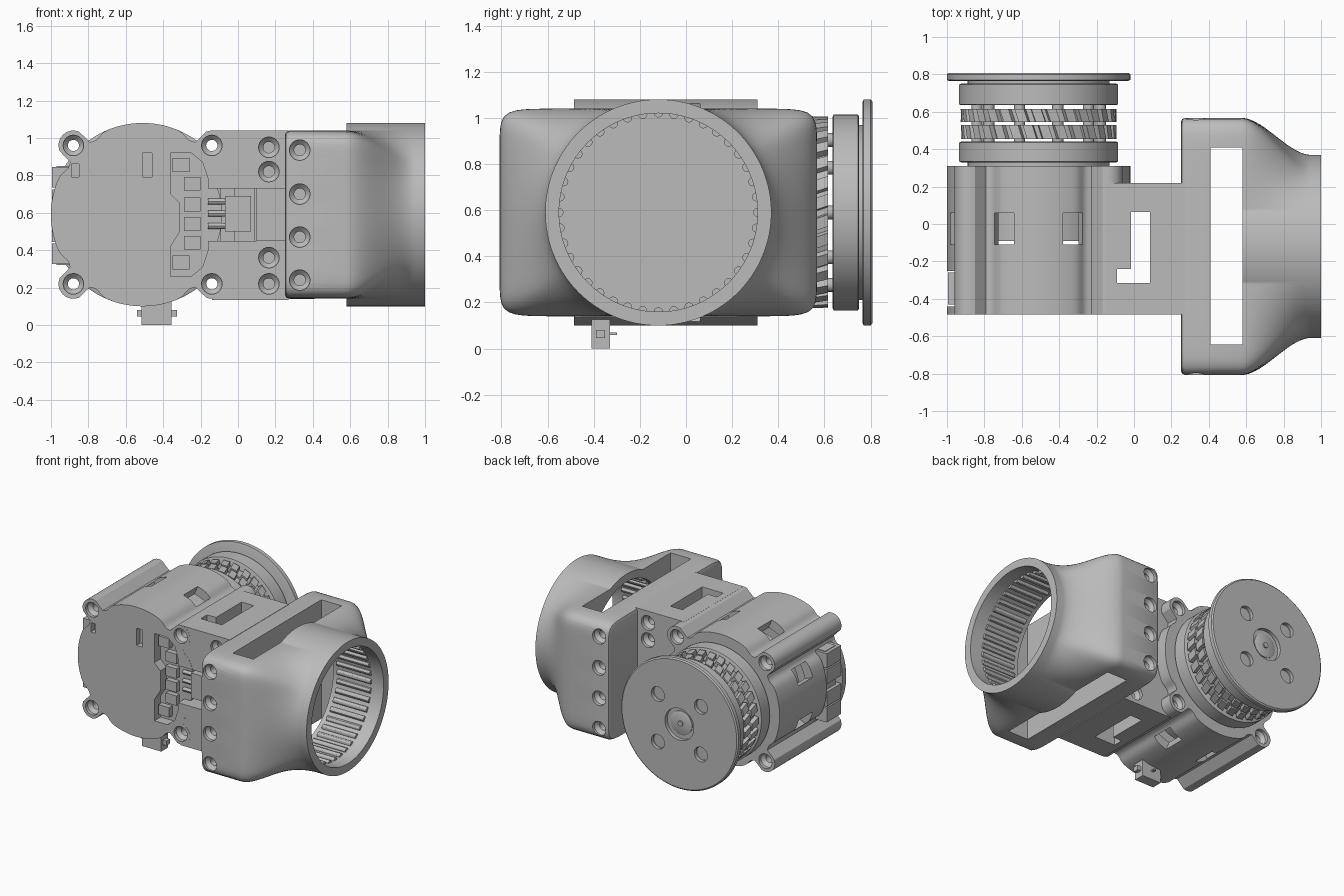
import bpy, bmesh, math, random
from math import sin, cos, pi, radians, sqrt

random.seed(4)
if "Cube" in bpy.data.objects:
    bpy.data.objects.remove(bpy.data.objects["Cube"])

grey = bpy.data.materials.new("plain_grey")
grey.use_nodes = True
COLOUR = (0.5, 0.5, 0.5, 1)
grey.diffuse_color = COLOUR
grey.node_tree.nodes["Principled BSDF"].inputs["Base Color"].default_value = COLOUR

MX, MZ = -0.51, 0.59   # motor axis
TY = -0.12             # tube axis


# ---- helpers ----
def place(axis, u, v, d):
    return {"X": (d, u, v), "Y": (u, d, v), "Z": (u, v, d)}[axis]


def finish(name, bm):
    bmesh.ops.recalc_face_normals(bm, faces=bm.faces)
    mesh = bpy.data.meshes.new(name)
    bm.to_mesh(mesh)
    bm.free()
    mesh.materials.append(grey)
    obj = bpy.data.objects.new(name, mesh)
    bpy.context.scene.collection.objects.link(obj)
    return obj


def loft(name, rings, closed=False):
    """Bridge rings of points; cap the ends, or join last to first."""
    bm = bmesh.new()
    loops = [[bm.verts.new(p) for p in ring] for ring in rings]
    pairs = list(zip(loops, loops[1:])) + ([(loops[-1], loops[0])] if closed else [])
    for a, b in pairs:
        for i in range(len(a)):
            j = (i + 1) % len(a)
            bm.faces.new((a[i], a[j], b[j], b[i]))
    if not closed:
        bm.faces.new(loops[0])
        bm.faces.new(loops[-1])
    return finish(name, bm)


def lathe(name, profile, centre, axis="Y", seg=96, closed=False):
    cu, cv = centre
    return loft(name, [[place(axis, cu + r * cos(2 * pi * i / seg), cv + r * sin(2 * pi * i / seg), d)
                        for i in range(seg)] for r, d in profile], closed)


def prism(name, outline, d0, d1, axis="Y"):
    return loft(name, [[place(axis, u, v, d) for u, v in outline] for d in (d0, d1)])


def box(name, x0, x1, y0, y1, z0, z1):
    return prism(name, [(x0, z0), (x1, z0), (x1, z1), (x0, z1)], y0, y1)


def combine(obj, others, operation="DIFFERENCE"):
    for o in others:
        o.hide_render = True
        mod = obj.modifiers.new("bool", "BOOLEAN")
        mod.operation, mod.object, mod.solver = operation, o, "EXACT"
    deps = bpy.context.evaluated_depsgraph_get()
    mesh = bpy.data.meshes.new_from_object(obj.evaluated_get(deps))
    obj.modifiers.clear()
    obj.data = mesh
    for o in others:
        bpy.data.objects.remove(o)


def countersink(x, z, face, inward, depth):
    """Screw hole cutter: wide mouth at the face, narrow shaft inward along y."""
    steps = [(0.055, -0.02), (0.055, 0.025), (0.03, 0.05), (0.03, depth)]
    return lathe("cutter", [(r, face + inward * d) for r, d in steps], (x, z), seg=24)


# ---- motor housing ----
def housing_radius(angle):
    off = abs((angle % (pi / 2)) - pi / 4)
    d, lobe = 0.523, 0.08
    r = 0.49 - 0.02 * math.exp(-((off - radians(13)) / radians(5)) ** 2)
    if abs(d * sin(off)) < lobe:
        r = max(r, d * cos(off) + sqrt(lobe ** 2 - (d * sin(off)) ** 2))
    return r


angles = [2 * pi * i / 240 for i in range(240)]
outline = [(MX + housing_radius(a) * cos(a), MZ + housing_radius(a) * sin(a)) for a in angles]
housing = prism("motor_housing", outline, -0.485, 0.31)
combine(housing, [box("neck", -0.14, 0.27, -0.484, 0.22, 0.135, 1.04)], "UNION")

cuts = [lathe("cavity", [(0.42, -0.4), (0.42, 0.29)], (MX, MZ)),
        box("neck_slot", -0.015, 0.085, -0.315, 0.065, 0, 1.2),
        box("neck_slot_end", -0.09, 0.0, -0.315, -0.24, 0, 1.2),
        box("plug_opening", -0.16, 0.1, -0.6, -0.3, 0.45, 0.73),
        box("plug_recess", 0.09, 0.26, -0.6, -0.4, 0.455, 0.73),
        box("small_slot", -0.89, -0.85, -0.6, -0.44, 0.79, 0.86),
        box("tall_slot", -0.51, -0.46, -0.6, -0.44, 0.79, 0.92),
        box("side_opening", -1.2, -0.9, -0.44, -0.25, 0.32, 0.85),
        prism("board_window", [(-0.36, 0.26), (-0.25, 0.26), (-0.19, 0.31), (-0.16, 0.4), (-0.16, 0.78),
                               (-0.19, 0.87), (-0.25, 0.92), (-0.36, 0.92), (-0.36, 0.7), (-0.31, 0.65),
                               (-0.31, 0.5), (-0.36, 0.42)], -0.6, -0.35)]
for k in range(1, 7):   # cooling windows around the barrel
    a = radians(22.5 + 45 * k)
    rect = [(MX + r * cos(a) - t * sin(a), MZ + r * sin(a) + t * cos(a))
            for r, t in ((0.38, -0.06), (0.6, -0.06), (0.6, 0.06), (0.38, 0.06))]
    cuts.append(prism("window", rect, -0.11, 0.06))
for x in (-0.88, -0.14):
    for z in (0.22, 0.96):
        cuts.append(countersink(x, z, -0.485, 1, 0.9))
        cuts.append(countersink(x, z, 0.31, -1, 0.1))
for z in (0.22, 0.36, 0.82, 0.95):
    cuts.append(countersink(0.165, z, -0.485, 1, 0.1))
    cuts.append(countersink(0.165, z, 0.22, -1, 0.1))
combine(housing, cuts)

# ---- circuit board and connectors ----
lathe("circuit_board", [(0.425, -0.41), (0.425, -0.385)], (MX, MZ))
for x, z in ((-0.305, 0.855), (-0.245, 0.755), (-0.245, 0.645), (-0.245, 0.54), (-0.245, 0.44), (-0.305, 0.335)):
    box("board_chip", x - 0.045, x + 0.045, -0.45, -0.4, z - 0.037, z + 0.037)
box("plug_body", -0.07, 0.07, -0.46, -0.34, 0.5, 0.69)
for z in (0.53, 0.595, 0.66):
    lathe("plug_wire", [(0.016, -0.16), (0.016, -0.06)], (-0.42, z), "X", 12)
box("side_board", -0.97, -0.88, -0.4, -0.28, 0.32, 0.85)
for z in (0.38, 0.5, 0.67, 0.79):
    box("side_connector", -0.995, -0.9, -0.43, -0.26, z - 0.055, z + 0.055)
box("bottom_connector", -0.515, -0.355, -0.41, -0.33, 0, 0.16)
box("bottom_connector_wings", -0.54, -0.325, -0.39, -0.35, 0.045, 0.08)
box("bottom_connector_pin", -0.45, -0.43, -0.34, -0.3, 0.06, 0.07)

# ---- motor stack ----
lathe("motor_core", [(0.38, -0.09), (0.38, 0.34)], (MX, MZ))
lathe("lower_ring", [(0.415, 0.33), (0.425, 0.335), (0.425, 0.435), (0.415, 0.44)], (MX, MZ))
lathe("upper_ring", [(0.415, 0.635), (0.425, 0.64), (0.425, 0.745), (0.415, 0.75)], (MX, MZ))
lathe("flange_spacer", [(0.38, 0.74), (0.38, 0.78)], (MX, MZ))
for y0, y1, shift in ((0.455, 0.53, 0), (0.545, 0.615, 0.5)):
    lathe("winding_disc", [(0.385, y0), (0.385, y1)], (MX, MZ))
    for k in range(30):
        a = (k + shift + random.uniform(-0.1, 0.1)) * 2 * pi / 30
        rings = []
        for y, skew in ((y0, -0.012), (y1, 0.012)):
            rings.append([(MX + r * cos(a) - (t + skew) * sin(a), y, MZ + r * sin(a) + (t + skew) * cos(a))
                          for r, t in ((0.36, -0.03), (0.415, -0.026), (0.415, 0.026), (0.36, 0.03))])
        loft("winding_tooth", rings)
for k in range(10):
    a = 2 * pi * k / 10
    lathe("stack_pillar", [(0.03, 0.43), (0.03, 0.64)], (MX + 0.33 * cos(a), MZ + 0.33 * sin(a)), seg=16)

# ---- output flange ----
flange = lathe("output_flange", [(0.48, 0.765), (0.49, 0.77), (0.49, 0.8), (0.48, 0.808)], (MX, MZ), seg=128)
holes = [countersink(MX + sx * 0.18, MZ + sz * 0.18, 0.808, -1, 0.1) for sx in (-1, 1) for sz in (-1, 1)]
combine(flange, holes + [lathe("cutter", [(0.12, 0.77), (0.12, 0.9)], (MX, MZ), seg=48)])
lathe("flange_hub", [(0.09, 0.76), (0.09, 0.785), (0.08, 0.79)], (MX, MZ), seg=48)
lathe("hub_pin", [(0.02, 0.76), (0.02, 0.8)], (MX, MZ), seg=16)


# ---- bracket: rounded box flowing into a round tube ----
def bracket_ring(x, blend, inset):
    ring = []
    for i in range(192):
        a = 2 * pi * i / 192
        hy, hz, n = 0.688 - inset, 0.45 - inset, 14
        r = (abs(cos(a) / hy) ** n + abs(sin(a) / hz) ** n) ** (-1 / n)
        u = (1 - blend) * r * cos(a) + blend * 0.489 * cos(a)
        v = (1 - blend) * r * sin(a) + blend * 0.489 * sin(a)
        ring.append((x, TY + u, MZ + v))
    return ring


rings = [bracket_ring(0.25, 0, 0.025), bracket_ring(0.257, 0, 0.008), bracket_ring(0.275, 0, 0),
         bracket_ring(0.57, 0, 0)]
for k in range(1, 19):
    s = k / 18
    rings.append(bracket_ring(0.57 + 0.38 * s, s * s * (3 - 2 * s), 0))
rings.append(bracket_ring(0.999, 1, 0))
bracket = loft("tube_bracket", rings)
combine(bracket, [lathe("tube", [(0.49, 0.58), (0.49, 1.0)], (TY, MZ), "X", 128)], "UNION")
cuts = [box("strap_slot", 0.41, 0.58, -0.645, 0.41, -0.1, 1.3),
        lathe("bore", [(0.43, 0.5), (0.43, 1.1)], (TY, MZ), "X", 128)]
for z in (0.24, 0.47, 0.7, 0.935):
    cuts.append(countersink(0.33, z, -0.808, 1, 0.1))
    cuts.append(countersink(0.33, z, 0.568, -1, 0.1))
combine(bracket, cuts)
for k in range(40):   # grip ribs inside the tube
    a = 2 * pi * k / 40
    lathe("grip_rib", [(0.02, 0.62), (0.02, 0.9)], (TY + 0.431 * cos(a), MZ + 0.431 * sin(a)), "X", 12)

# ---- smooth shading with sharp edges kept ----
for obj in bpy.context.scene.objects:
    if obj.type == "MESH" and obj.data.materials and obj.data.materials[0] == grey:
        obj.data.shade_smooth()
        obj.data.set_sharp_from_angle(angle=radians(30))
